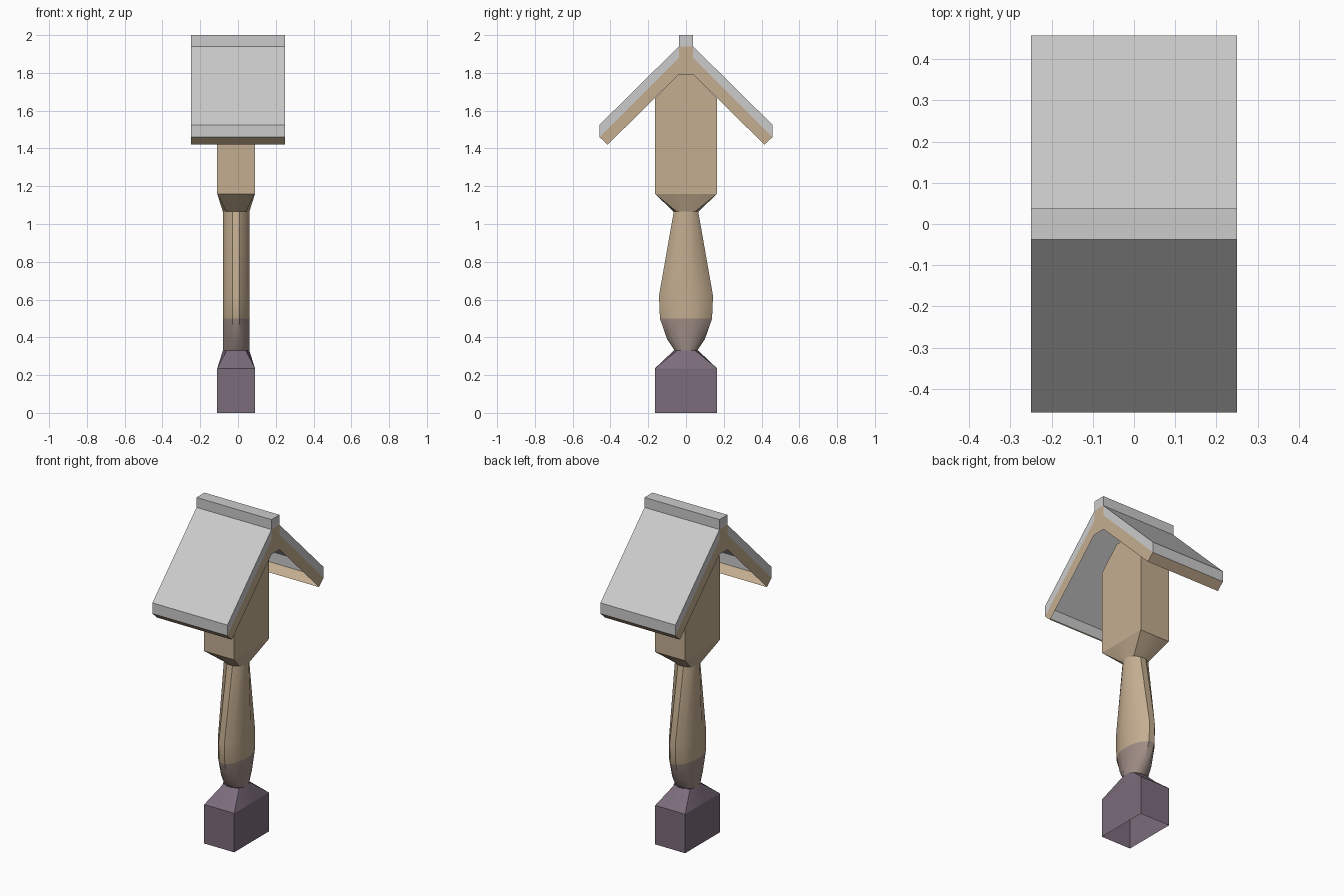
import bpy
from math import cos, sin, pi

if "Cube" in bpy.data.objects:
    bpy.data.objects.remove(bpy.data.objects["Cube"])

CX = -0.01          # post sits slightly off the roof centre
HX, HY = 0.10, 0.165
N = 12


def material(name, rgb):
    m = bpy.data.materials.new(name)
    m.diffuse_color = (*rgb, 1)
    m.use_nodes = True
    m.node_tree.nodes["Principled BSDF"].inputs["Base Color"].default_value = m.diffuse_color
    return m


wood = material("wood", (0.55, 0.42, 0.28))
mid = material("weathered_wood", (0.34, 0.26, 0.23))
dark = material("dark_wood", (0.20, 0.15, 0.20))


def add(name, verts, faces, mat=None, smooth=False):
    me = bpy.data.meshes.new(name)
    me.from_pydata(verts, [], faces)
    ob = bpy.data.objects.new(name, me)
    bpy.context.collection.objects.link(ob)
    if mat:
        me.materials.append(mat)
    if smooth:
        bpy.ops.object.select_all(action='DESELECT')
        ob.select_set(True)
        bpy.context.view_layer.objects.active = ob
        bpy.ops.object.shade_smooth_by_angle(angle=pi / 5)
    return ob


def oval(hx, hy, z):
    k = cos(pi / N)
    a = [(2 * i + 1) * pi / N for i in range(N)]
    return [(CX + hx * cos(t) / k, hy * sin(t) / k, z) for t in a]


def rect(hx, hy, z):
    pts = []
    for i in range(N):
        t = (2 * i + 1) * pi / N
        s = max(abs(cos(t)), abs(sin(t)))
        pts.append((CX + hx * cos(t) / s, hy * sin(t) / s, z))
    return pts


def loft(name, rings, mat, smooth=False):
    n = len(rings[0])
    faces = [(r * n + i, r * n + (i + 1) % n, (r + 1) * n + (i + 1) % n, (r + 1) * n + i)
             for r in range(len(rings) - 1) for i in range(n)]
    return add(name, [p for ring in rings for p in ring], faces, mat, smooth)


def corners(z_of_y, ys):
    loop = [(CX + HX, y) for y in ys] + [(CX - HX, y) for y in reversed(ys)]
    return [(x, y, z_of_y(y)) for x, y in loop]


# Square foot and its taper (open underneath)
loft("foot", [corners(lambda y: z, [-HY, HY]) for z in (0, 0.235)], dark)
loft("foot_taper", [rect(HX, HY, 0.235), oval(0.07, 0.065, 0.33)], dark, True)

# Turned shaft: constant width in x, bulging in y
shaft = loft("shaft", [oval(0.07, hy, z) for hy, z in
             ((0.06, 0.33), (0.10, 0.39), (0.138, 0.50), (0.143, 0.62), (0.065, 1.065))],
             wood, True)
shaft.data.materials.append(mid)
for p in shaft.data.polygons:
    p.material_index = 1 if p.center.z < 0.5 else 0

# Upper taper and gabled head
loft("head_taper", [oval(0.07, 0.065, 1.065), rect(HX, HY, 1.16)], wood, True)
ys = [-HY, -0.04, 0.04, HY]
loft("head", [corners(lambda y: 1.16, ys),
              corners(lambda y: 1.79 - max(0, abs(y) - 0.04), ys)], wood)

# Roof: thin shell, open below
R = 0.25
CAP, EAVE = 0.038, 0.458


def strip(name, prof, mat=None):
    n = len(prof)
    v = [(x, y, z) for x in (-R, R) for y, z in prof]
    return add(name, v, [(i, n + i, n + i + 1, i + 1) for i in range(n - 1)], mat)


def ends(name, prof, mat=None):
    n = len(prof)
    v = [(x, y, z) for x in (-R, R) for y, z in prof]
    return add(name, v, [tuple(range(n)), tuple(reversed(range(n, 2 * n)))], mat)


def mirrored(half):
    return half + [(-y, z) for y, z in reversed(half)]


strip("roof_skin", list(reversed(mirrored(
    [(EAVE, 1.46), (EAVE, 1.525), (CAP, 1.94), (CAP, 2.0)]))))
ends("ridge_cap_end", [(CAP, 2.0), (CAP, 1.94), (-CAP, 1.94), (-CAP, 2.0)])
ends("gable_board", mirrored([(CAP, 1.94), (CAP, 1.88), (EAVE, 1.46),
                              (0.415, 1.42), (0.04, 1.79)][::-1])[::-1], wood)
band = [(CAP, 1.94), (EAVE, 1.525), (EAVE, 1.46), (CAP, 1.88)]
lip = [(EAVE, 1.46), (0.415, 1.42)]
for side, s in (("back", 1), ("front", -1)):
    ends("roof_edge_" + side, [(s * y, z) for y, z in band][::s])
    strip("eave_" + side, [(s * y, z) for y, z in lip][::-s], wood)
